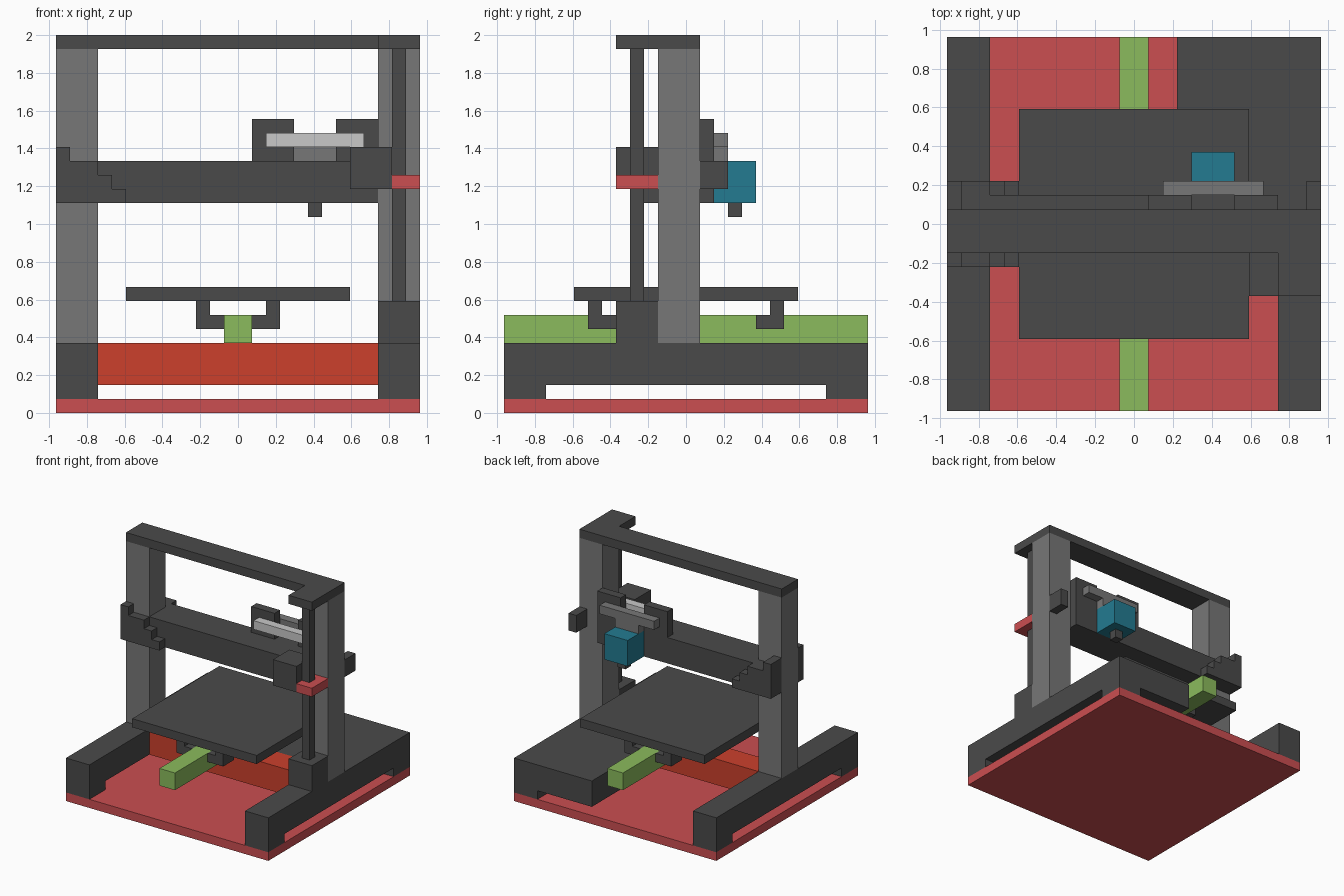
import bpy, bmesh
from mathutils import Vector

if "Cube" in bpy.data.objects:
    bpy.data.objects.remove(bpy.data.objects["Cube"])

U = 2 / 27                      # one grid cell; the model is 26 x 26 x 27 cells
HALF = 13                       # cells from edge to centre


def material(name, hexcode):
    def lin(c):
        c /= 255
        return c / 12.92 if c <= 0.04045 else ((c + 0.055) / 1.055) ** 2.4
    m = bpy.data.materials.new(name)
    rgb = [lin(int(hexcode[i:i + 2], 16)) for i in (0, 2, 4)]
    m.diffuse_color = (*rgb, 1)
    m.use_nodes = True
    m.node_tree.nodes["Principled BSDF"].inputs["Base Color"].default_value = m.diffuse_color
    return m


DARK = material("dark_grey", "4A4A4A")
GREY = material("mid_grey", "777777")
LIGHT = material("light_grey", "C8C8C8")
RED = material("soft_red", "CB4E51")
ORANGE = material("orange_red", "CC402C")
GREEN = material("green", "8BBB5D")
BLUE = material("teal_blue", "237B91")


def prism(name, mat, profile, axis, lo, hi):
    """Extrude a 2D cell profile along x (profile is y,z), y (x,z) or z (x,y)."""
    def point(a, b, c):
        p = {"x": (c, a, b), "y": (a, c, b), "z": (a, b, c)}[axis]
        return Vector((p[0] - HALF, p[1] - HALF, p[2])) * U
    bm = bmesh.new()
    face = bm.faces.new([bm.verts.new(point(a, b, lo)) for a, b in profile])
    ext = bmesh.ops.extrude_face_region(bm, geom=[face])
    verts = [g for g in ext["geom"] if isinstance(g, bmesh.types.BMVert)]
    bmesh.ops.translate(bm, verts=verts, vec=point(0, 0, hi) - point(0, 0, lo))
    bmesh.ops.recalc_face_normals(bm, faces=bm.faces)
    me = bpy.data.meshes.new(name)
    bm.to_mesh(me)
    bm.free()
    me.materials.append(mat)
    ob = bpy.data.objects.new(name, me)
    bpy.context.collection.objects.link(ob)
    return ob


def box(name, mat, x, y, z):
    rect = [(x[0], y[0]), (x[1], y[0]), (x[1], y[1]), (x[0], y[1])]
    return prism(name, mat, rect, "z", *z)


# Base plate and frame
box("base_plate", RED, (0, 26), (0, 26), (0, 1))
rail = [(0, 1), (3, 1), (3, 2), (23, 2), (23, 1), (26, 1), (26, 5), (0, 5)]
for side, x in (("left", 0), ("right", 23)):
    prism(side + "_base_rail", DARK, rail, "x", x, x + 3)
    box(side + "_upright", GREY, (x, x + 3), (11, 14), (5, 26))
box("control_box", DARK, (16, 23), (14, 26), (2, 5))
box("cross_beam", ORANGE, (3, 23), (11, 14), (2, 5))
prism("top_bar", DARK, [(0, 11), (23, 11), (23, 8), (26, 8), (26, 14), (0, 14)], "z", 26, 27)

# Bed, its slide rail and four hooked clips
box("bed_rail", GREEN, (12, 14), (0, 26), (5, 7))
box("print_bed", DARK, (5, 21), (5, 21), (8, 9))


def mirrored(a, b, flip):
    return (26 - b, 26 - a) if flip else (a, b)


for fx in (False, True):
    for fy in (False, True):
        box("bed_clip_foot", DARK, mirrored(10, 12, fx), mirrored(6, 8, fy), (6, 7))
        box("bed_clip_post", DARK, mirrored(10, 11, fx), mirrored(6, 7, fy), (7, 8))

# Vertical drive: motor, lead screw, nut
box("lift_motor", DARK, (23, 26), (8, 11), (5, 8))
box("lift_screw", DARK, (24, 25), (9, 10), (8, 26))
box("lift_nut", RED, (24, 26), (8, 11), (16, 17))

# Horizontal gantry with stepped bracket around the left upright
box("gantry_beam", DARK, (3, 23), (11, 15), (15, 18))
box("gantry_motor", DARK, (21, 24), (8, 11), (16, 19))
steps = [(0, 15), (5, 15), (5, 16), (4, 16), (4, 17), (3, 17), (3, 18), (1, 18), (1, 19), (0, 19)]
prism("front_bracket", DARK, steps, "y", 10, 11)
prism("back_bracket", DARK, steps, "y", 15, 16)
prism("back_bracket_inner", DARK,
      [(0, 15), (3, 15), (3, 18), (1, 18), (1, 19), (0, 19)], "y", 14, 15)
box("right_bracket", DARK, (25, 26), (14, 16), (16, 18))

# Tool carriage and print head
for x in (14, 20):
    box("carriage_block", DARK, (x, x + 3), (14, 15), (18, 21))
box("carriage_front_bar", LIGHT, (15, 22), (13, 14), (19, 20))
prism("carriage_back_bar", GREY,
      [(17, 18), (20, 18), (20, 19), (22, 19), (22, 20), (15, 20), (15, 19), (17, 19)], "y", 15, 16)
box("print_head", BLUE, (17, 20), (15, 18), (15, 18))
box("nozzle", DARK, (18, 19), (16, 17), (14, 15))
